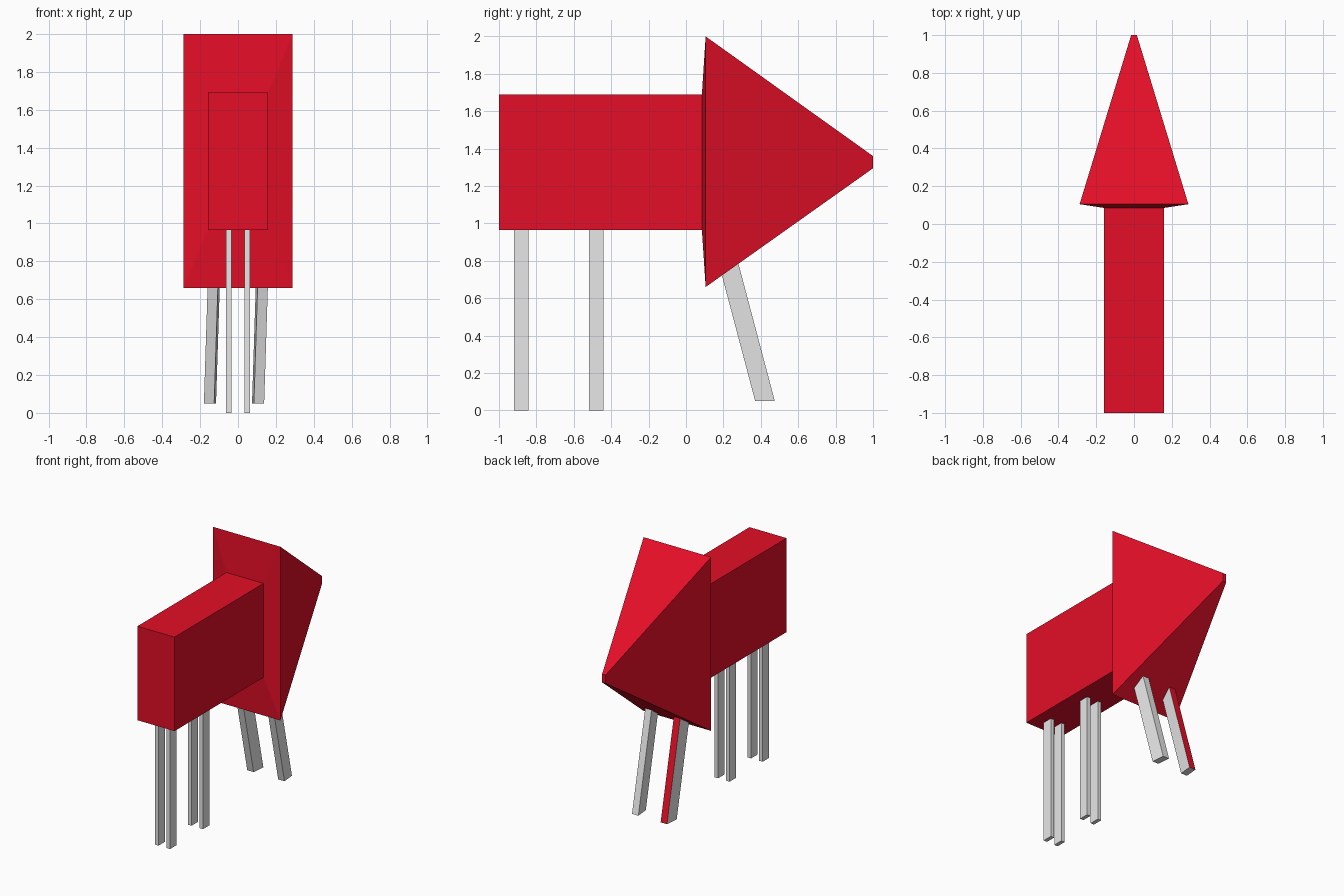
import bpy
import bmesh

cube = bpy.data.objects.get("Cube")
if cube:
    bpy.data.objects.remove(cube, do_unlink=True)


def material(name, rgb):
    mat = bpy.data.materials.new(name)
    mat.use_nodes = True
    mat.diffuse_color = (*rgb, 1)
    mat.node_tree.nodes["Principled BSDF"].inputs["Base Color"].default_value = (*rgb, 1)
    return mat


red = material("red", (0.77, 0.0045, 0.02))
grey = material("light_grey", (0.8, 0.8, 0.8))


def loft(name, rings, mats):
    """Skin a list of four-cornered rings and cap both ends."""
    bm = bmesh.new()
    loops = [[bm.verts.new(p) for p in ring] for ring in rings]
    for a, b in zip(loops, loops[1:]):
        for i in range(4):
            j = (i + 1) % 4
            bm.faces.new((a[i], a[j], b[j], b[i]))
    bm.faces.new(loops[0])
    bm.faces.new(loops[-1])
    bmesh.ops.recalc_face_normals(bm, faces=bm.faces)
    mesh = bpy.data.meshes.new(name)
    bm.to_mesh(mesh)
    bm.free()
    for mat in mats:
        mesh.materials.append(mat)
    obj = bpy.data.objects.new(name, mesh)
    bpy.context.collection.objects.link(obj)
    return obj


def upright(y, half, low, high):
    """Rectangle facing along y."""
    return [(-half, y, low), (half, y, low), (half, y, high), (-half, y, high)]


def level(z, x0, x1, y0, y1, skew=0):
    """Rectangle facing along z; skew shifts the rear edge sideways."""
    return [(x0, y0, z), (x1, y0, z), (x1 + skew, y1, z), (x0 + skew, y1, z)]


# Box body and pointed head with a slightly raked back
neck = upright(0.085, 0.158, 0.965, 1.69)
loft("body", [upright(-1, 0.158, 0.965, 1.69), neck], [red])
loft("head", [neck, upright(0.105, 0.288, 0.66, 2.0),
              upright(1, 0.015, 1.295, 1.36)], [red])

# Two pairs of straight legs under the body
for row, y in (("front", -0.92), ("middle", -0.518)):
    for side, x in (("right", -0.049), ("left", 0.049)):
        loft(f"{row}_{side}_leg",
             [level(z, x - 0.015, x + 0.015, y, y + 0.078) for z in (0, 0.965)],
             [grey])

# Leaning rear legs, both tilted the same way and turned slightly outward
for side, x, skew in (("right", -0.18, 0.01), ("left", 0.084, -0.01)):
    rings = []
    for z in (0.05, 0.84):
        dx, dy = (z - 0.05) * 0.032, (z - 0.05) * -0.265
        rings.append(level(z, x + dx, x + 0.054 + dx, 0.37 + dy, 0.475 + dy, skew))
    leg = loft(f"rear_{side}_leg", rings, [grey, red])
    # The right leg has a red rear face
    if side == "right":
        for face in leg.data.polygons:
            face.material_index = int(face.normal.y > 0.8)
